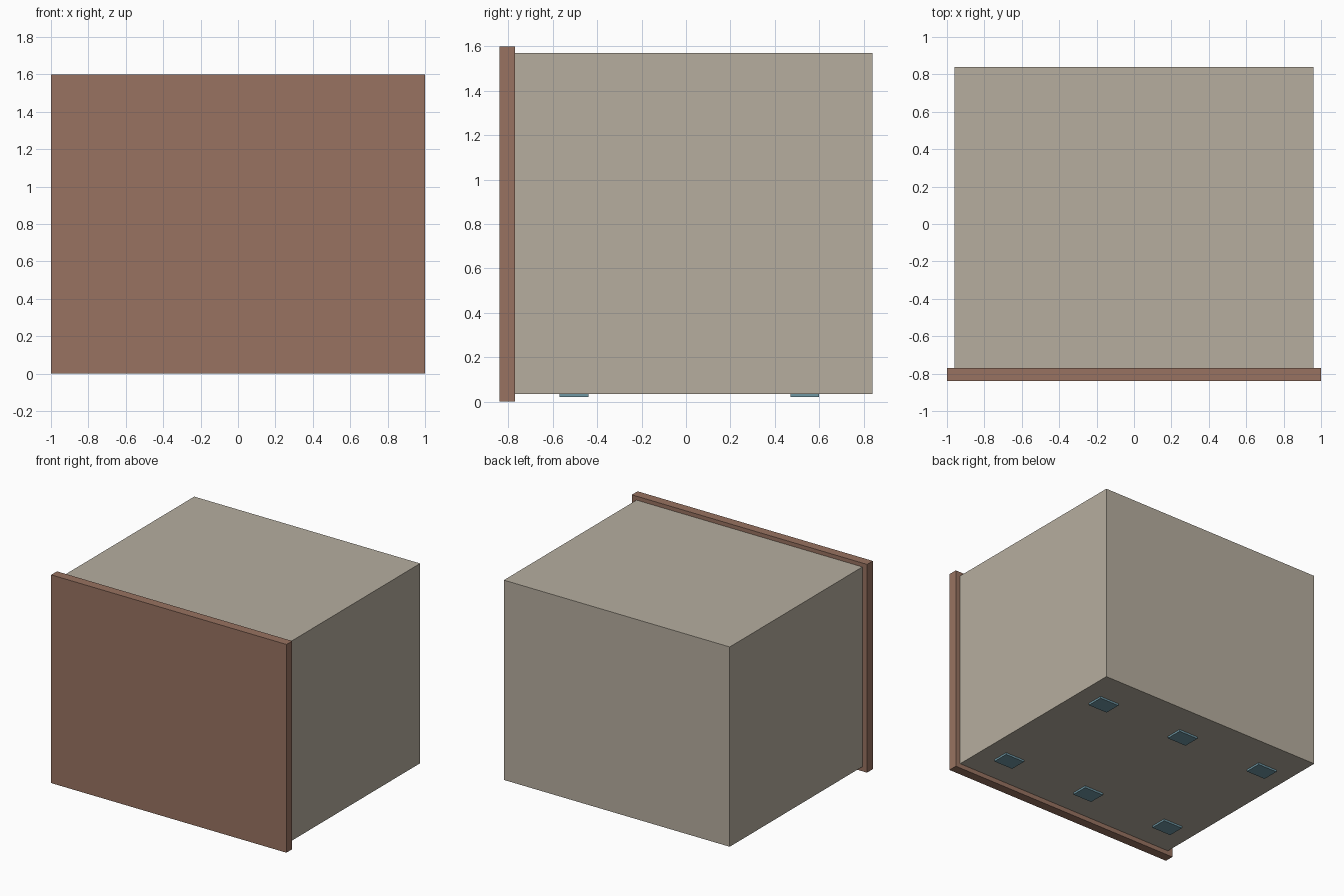
import bpy

old = bpy.data.objects.get("Cube")
if old:
    bpy.data.objects.remove(old, do_unlink=True)


def material(name, rgb):
    mat = bpy.data.materials.new(name)
    mat.use_nodes = True
    color = (*rgb, 1.0)
    mat.diffuse_color = color
    mat.node_tree.nodes["Principled BSDF"].inputs["Base Color"].default_value = color
    return mat


def box(name, x, y, z, mat):
    """Box spanning the (low, high) range given on each axis."""
    ranges = (x, y, z)
    bpy.ops.mesh.primitive_cube_add(size=1, location=[(a + b) / 2 for a, b in ranges])
    obj = bpy.context.object
    obj.name = name
    obj.scale = [b - a for a, b in ranges]
    bpy.ops.object.transform_apply(location=False, rotation=False, scale=True)
    obj.data.materials.append(mat)
    return obj


beige = material("warm_beige", (0.468, 0.423, 0.347))
brown = material("reddish_brown", (0.314, 0.171, 0.119))
blue = material("grey_blue", (0.162, 0.314, 0.376))

# Main body and the overhanging front panel
BOTTOM = 0.035
box("cabinet_body", (-0.96, 0.96), (-0.77, 0.84), (BOTTOM, 1.57), beige)
box("front_panel", (-1, 1), (-0.84, -0.77), (0, 1.6), brown)

# Two rows of three flat pads under the body
for row, y in (("front", -0.505), ("back", 0.535)):
    for side, x in (("right", -0.73), ("middle", 0), ("left", 0.73)):
        box(f"{row}_{side}_pad", (x - 0.082, x + 0.082), (y - 0.065, y + 0.065),
            (0.02, BOTTOM), blue)
